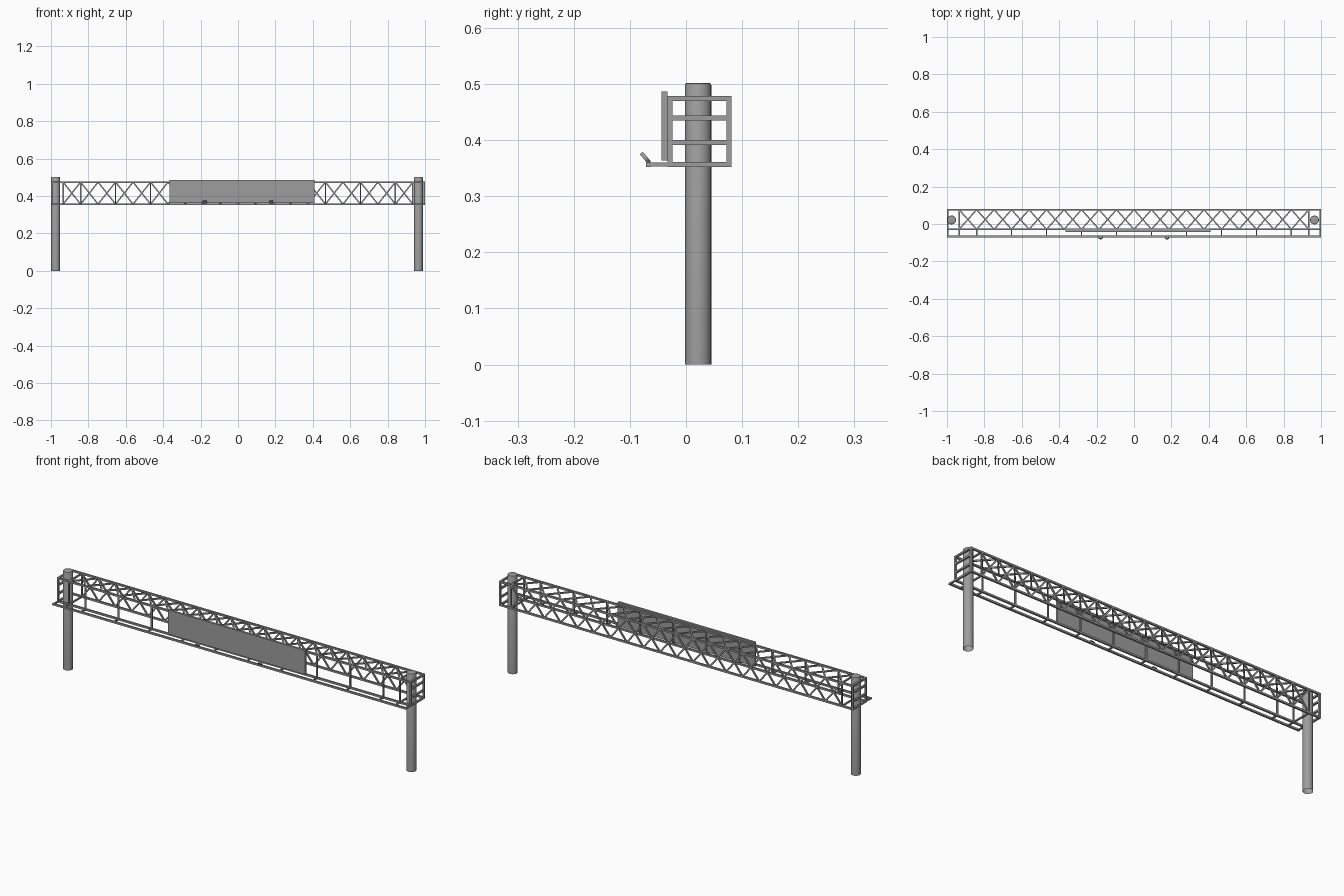
import bpy, bmesh
from math import radians
from mathutils import Vector, Matrix

if "Cube" in bpy.data.objects:
    bpy.data.objects.remove(bpy.data.objects["Cube"], do_unlink=True)

grey = bpy.data.materials.new("steel_grey")
grey.use_nodes = True
colour = (0.34, 0.34, 0.34, 1)
grey.diffuse_color = colour
grey.node_tree.nodes["Principled BSDF"].inputs["Base Color"].default_value = colour

THICK, THIN = 0.009, 0.007
BACK, FRONT, RAIL = 0.0765, -0.0285, -0.067    # depth of the chords and the walkway rail
LOW, HIGH = 0.3565, 0.4745                     # height of the chords
END = 0.9955
START, STEP, BAYS = -0.935, 0.0935, 20
nodes = [START + STEP * k for k in range(BAYS + 1)]
frames_x = [nodes[0], nodes[-1]]
brackets_x = nodes[1::2]


def finish(name, bm):
    mesh = bpy.data.meshes.new(name)
    bm.to_mesh(mesh)
    bm.free()
    mesh.materials.append(grey)
    obj = bpy.data.objects.new(name, mesh)
    bpy.context.collection.objects.link(obj)
    return obj


def smooth(obj):
    bpy.ops.object.select_all(action='DESELECT')
    obj.select_set(True)
    bpy.context.view_layer.objects.active = obj
    bpy.ops.object.shade_smooth_by_angle(angle=radians(40))


def add_bar(bm, a, b, width):
    """Square bar from a to b, kept level with the truss faces."""
    a, b = Vector(a), Vector(b)
    along = (b - a).normalized()
    side = Vector((0, 1, 0)) if abs(along.y) < 0.01 else Vector((0, 0, 1))
    up = along.cross(side)
    turn = Matrix((side, up, along)).transposed().to_4x4()
    size = Matrix.Diagonal((width, width, (b - a).length, 1))
    bmesh.ops.create_cube(bm, size=1, matrix=Matrix.Translation((a + b) / 2) @ turn @ size)


def bars(name, pairs, width):
    bm = bmesh.new()
    for a, b in pairs:
        add_bar(bm, a, b, width)
    return finish(name, bm)


# Round support columns with softened top rims and open feet
for name, x in (("right_column", -0.975), ("left_column", 0.965)):
    bm = bmesh.new()
    bmesh.ops.create_cone(bm, cap_ends=True, segments=32, radius1=0.0235, radius2=0.0235,
                          depth=0.502, matrix=Matrix.Translation((x, 0.0215, 0.251)))
    foot = [f for f in bm.faces if f.normal.z < -0.9]
    bmesh.ops.delete(bm, geom=foot, context='FACES_ONLY')
    rim = [e for e in bm.edges if all(v.co.z > 0.5 for v in e.verts)]
    bmesh.ops.bevel(bm, geom=rim, offset=0.004, segments=2, profile=0.5, affect='EDGES')
    smooth(finish(name, bm))

# Long chords and the walkway outer rail
lines = [(y, z) for y in (FRONT, BACK) for z in (LOW, HIGH)] + [(RAIL, LOW)]
bars("long_chords", [((-1, y, z), (1, y, z)) for y, z in lines], THICK)

# Crossed bracing on the back and top faces; the front and bottom stay open
back_pairs, top_pairs = [], []
for x0, x1 in zip(nodes, nodes[1:]):
    back_pairs += [((x0, BACK, LOW), (x1, BACK, HIGH)), ((x0, BACK, HIGH), (x1, BACK, LOW))]
    top_pairs += [((x0, FRONT, HIGH), (x1, BACK, HIGH)), ((x0, BACK, HIGH), (x1, FRONT, HIGH))]
bars("back_bracing", back_pairs, THIN)
bars("top_bracing", top_pairs, THIN)

# Front uprights, each continuing into a walkway cross bar
bars("front_uprights", [((x, FRONT, LOW), (x, FRONT, HIGH)) for x in brackets_x], THIN)
bars("walkway_bars", [((x, RAIL, LOW), (x, FRONT, LOW))
                      for x in brackets_x + frames_x + [-END, END]], THIN)

# Rectangular frames beside the columns
frame_bars = []
for x in frames_x:
    frame_bars += [((x, y, LOW), (x, y, HIGH)) for y in (FRONT, BACK)]
    frame_bars += [((x, FRONT, z), (x, BACK, z)) for z in (LOW, HIGH)]
bars("inner_frames", frame_bars, THIN)

# End frames with ladder-like rungs
end_bars = []
for x in (-END, END):
    end_bars += [((x, y, LOW), (x, y, HIGH)) for y in (FRONT, BACK)]
    end_bars += [((x, FRONT, z), (x, BACK, z)) for z in (LOW, 0.3955, 0.4395, HIGH)]
bars("end_frames", end_bars, THICK)

# Sign panel, set slightly off centre
bm = bmesh.new()
bmesh.ops.create_cube(bm, size=1, matrix=Matrix.Translation((0.0215, -0.0385, 0.425))
                      @ Matrix.Diagonal((0.775, 0.011, 0.123, 1)))
finish("sign_panel", bm)

# Tilted round lamps on the walkway rail
for name, x in (("right_lamp", -0.178), ("left_lamp", 0.177)):
    bm = bmesh.new()
    bmesh.ops.create_cone(bm, cap_ends=True, segments=16, radius1=0.011, radius2=0.011,
                          depth=0.007, matrix=Matrix.Translation((x, -0.0725, 0.3685))
                          @ Matrix.Rotation(radians(130), 4, 'X'))
    smooth(finish(name, bm))
